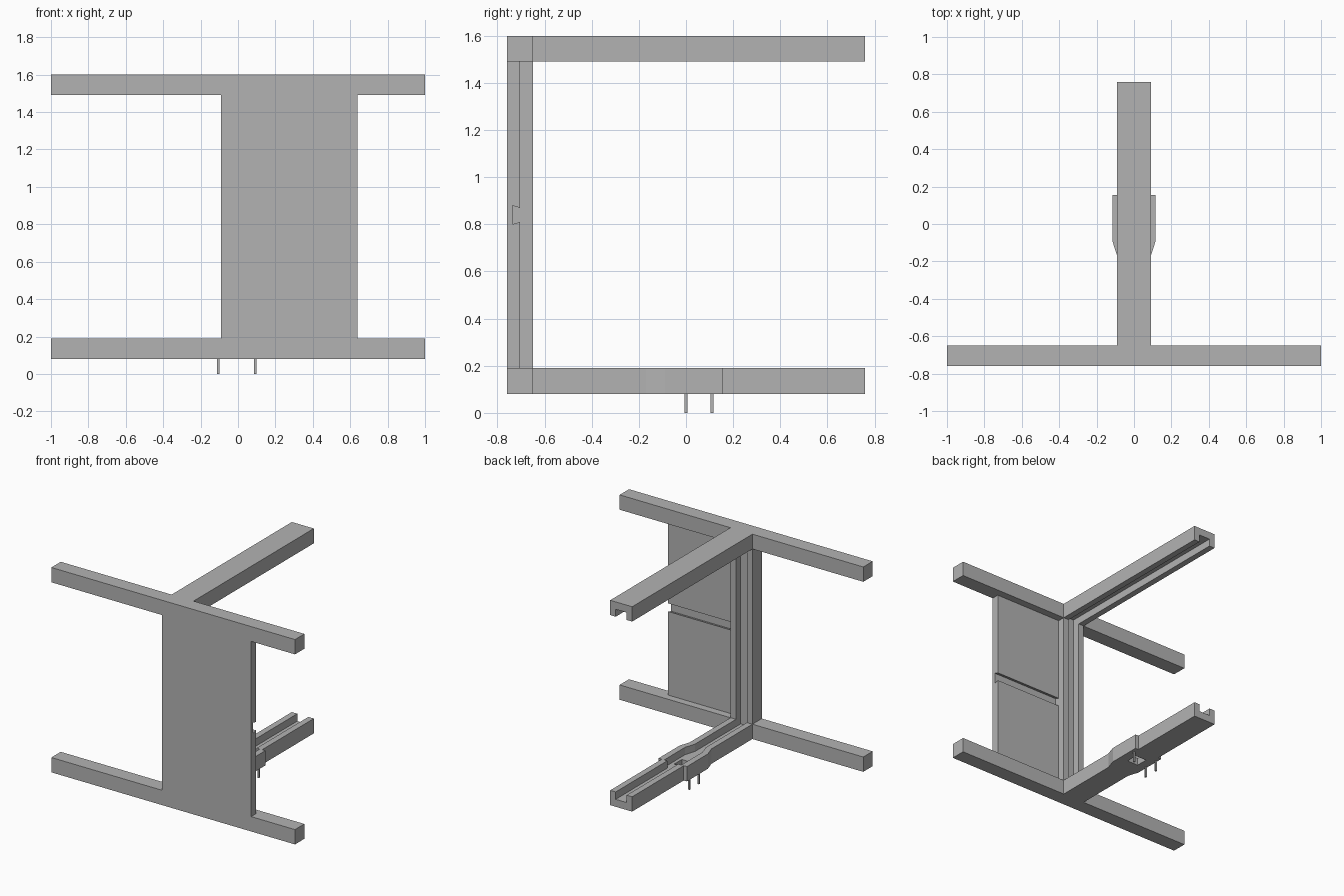
import bpy
import bmesh

cube = bpy.data.objects.get("Cube")
if cube:
    bpy.data.objects.remove(cube, do_unlink=True)

grey = bpy.data.materials.new("light grey plastic")
grey.use_nodes = True
grey.diffuse_color = (0.45, 0.45, 0.45, 1)
grey.node_tree.nodes["Principled BSDF"].inputs["Base Color"].default_value = (0.45, 0.45, 0.45, 1)


def prism(name, points, axis, start, end):
    """Extrude a 2D outline along x (outline in y, z) or z (outline in x, y)."""
    bm = bmesh.new()

    def place(a, b, t):
        return (t, a, b) if axis == "x" else (a, b, t)

    face = bm.faces.new([bm.verts.new(place(a, b, start)) for a, b in points])
    result = bmesh.ops.extrude_face_region(bm, geom=[face])
    shift = place(0, 0, end - start)
    moved = [v for v in result["geom"] if isinstance(v, bmesh.types.BMVert)]
    bmesh.ops.translate(bm, verts=moved, vec=shift)
    bmesh.ops.recalc_face_normals(bm, faces=bm.faces)
    mesh = bpy.data.meshes.new(name)
    bm.to_mesh(mesh)
    bm.free()
    mesh.materials.append(grey)
    obj = bpy.data.objects.new(name, mesh)
    bpy.context.collection.objects.link(obj)
    return obj


def box(name, x, y, z):
    outline = [(x[0], y[0]), (x[1], y[0]), (x[1], y[1]), (x[0], y[1])]
    return prism(name, outline, "z", *z)


def combine(target, other, operation):
    mod = target.modifiers.new(operation.lower(), "BOOLEAN")
    mod.operation = operation
    mod.solver = "EXACT"
    mod.object = other
    other.hide_render = True
    bpy.context.view_layer.objects.active = target
    bpy.ops.object.modifier_apply(modifier=mod.name)
    bpy.data.objects.remove(other, do_unlink=True)


FRONT, INNER, BACK = -0.76, -0.65, 0.76
HALF, SLOT = 0.09, 0.045
LOW, HIGH = (0.08, 0.19), (1.49, 1.60)

# Upright post with cross rails and guide rails at both ends
frame = box("guide_frame", (-HALF, HALF), (FRONT, INNER), (LOW[0], HIGH[1]))
for span in (LOW, HIGH):
    combine(frame, box("cross_rail", (-1, 1), (FRONT, INNER), span), "UNION")
    combine(frame, box("guide_rail", (-HALF, HALF), (FRONT, BACK), span), "UNION")

# Front panel on the left side of the post
combine(frame, box("front_panel", (0, 0.64), (FRONT, -0.705), (LOW[0], HIGH[1])), "UNION")

# Bulged cheeks on the lower rail
for s in (-1, 1):
    cheek = [(s * 0.06, 0.155), (s * 0.116, 0.155), (s * 0.116, -0.09),
             (s * HALF, -0.17), (s * 0.06, -0.17)]
    combine(frame, prism("cheek", cheek, "z", *LOW), "UNION")

# Continuous card slot through the rails and post
combine(frame, box("slot_cutter", (-SLOT, SLOT), (-0.705, 1), (0.135, 1.545)), "DIFFERENCE")

# Wider pocket between the cheeks, and a window through the floor
pocket = [(-SLOT, -0.17), (SLOT, -0.17), (0.07, -0.09), (0.07, 0.155), (-0.07, 0.155), (-0.07, -0.09)]
combine(frame, prism("pocket_cutter", pocket, "z", 0.135, 0.3), "DIFFERENCE")
combine(frame, box("window_cutter", (-SLOT, SLOT), (-0.015, 0.075), (0, 0.2)), "DIFFERENCE")

# Dovetail groove across the back of the panel
dovetail = [(-0.737, 0.80), (-0.737, 0.88), (-0.705, 0.87), (-0.69, 0.865), (-0.69, 0.815), (-0.705, 0.81)]
combine(frame, prism("dovetail_cutter", dovetail, "x", HALF, 0.8), "DIFFERENCE")

# Contact pins below the cheeks
for i, (x, y) in enumerate([(-0.105, 0), (-0.105, 0.11), (0.092, 0.11)]):
    box(f"contact_pin_{i + 1}", (x - 0.006, x + 0.006), (y - 0.006, y + 0.006), (0, 0.1))
